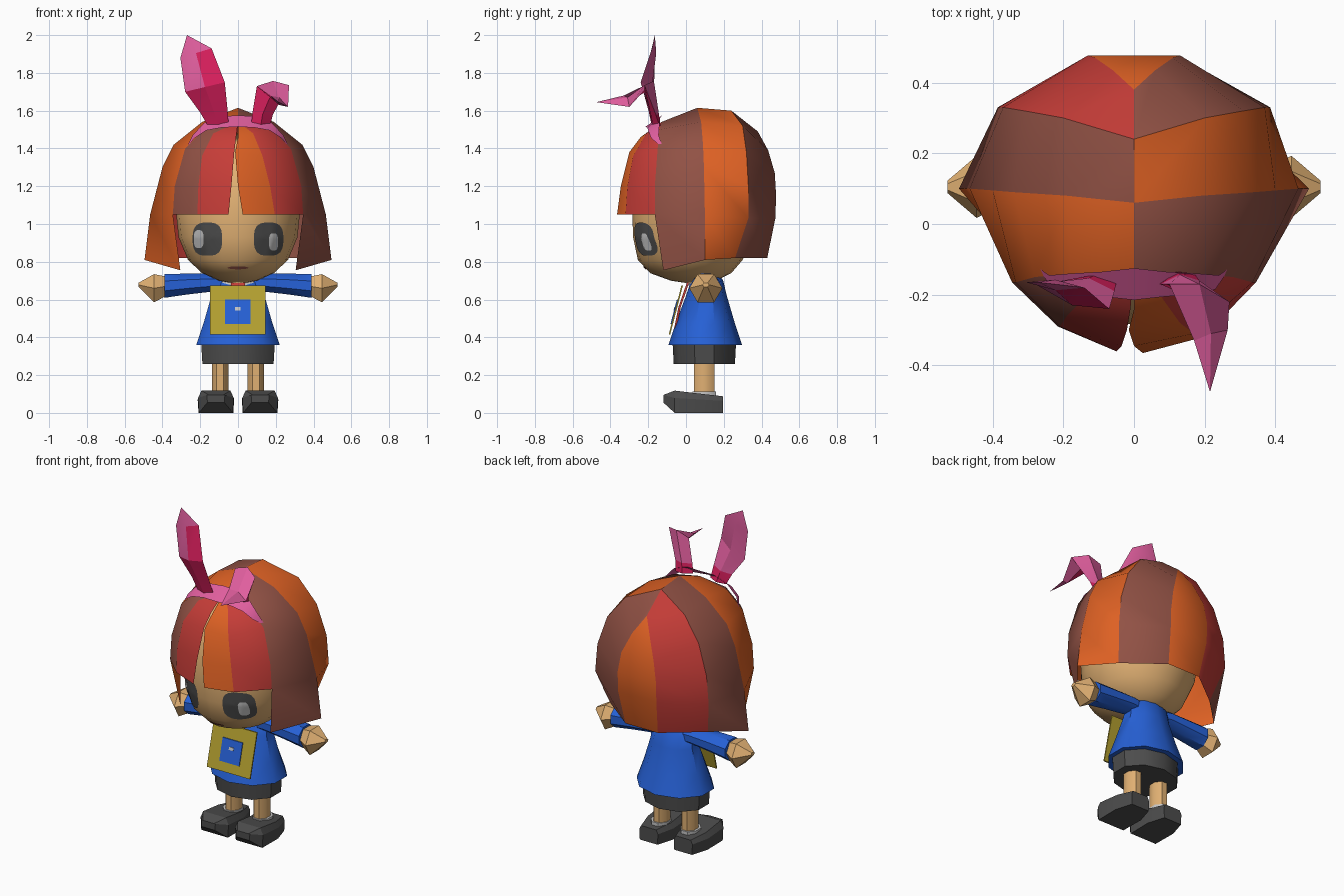
import bpy, bmesh, math
from mathutils import Vector
from mathutils.bvhtree import BVHTree

if "Cube" in bpy.data.objects:
    bpy.data.objects.remove(bpy.data.objects["Cube"])


def lin(c):
    return c / 12.92 if c <= 0.04045 else ((c + 0.055) / 1.055) ** 2.4


COLOURS = {"skin": (.88, .69, .45), "orange": (.87, .38, .14), "brown": (.57, .32, .27),
           "red": (.78, .24, .22), "blue": (.15, .38, .84), "dark_grey": (.30, .30, .30),
           "yellow": (.71, .63, .19), "pink": (.88, .37, .62), "crimson": (.84, .12, .36),
           "light_grey": (.78, .78, .78)}
MATS = {}
for key, rgb in COLOURS.items():
    MATS[key] = bpy.data.materials.new(key)
    MATS[key].diffuse_color = (*[lin(c) for c in rgb], 1)


def finish(name, bm, colours, angle=35, recalc=True):
    bmesh.ops.remove_doubles(bm, verts=bm.verts, dist=0.0005)
    if recalc:
        bmesh.ops.recalc_face_normals(bm, faces=bm.faces)
    me = bpy.data.meshes.new(name)
    bm.to_mesh(me)
    bm.free()
    for c in colours:
        me.materials.append(MATS[c])
    ob = bpy.data.objects.new(name, me)
    bpy.context.collection.objects.link(ob)
    if angle:
        bpy.ops.object.select_all(action='DESELECT')
        ob.select_set(True)
        bpy.context.view_layer.objects.active = ob
        bpy.ops.object.shade_smooth_by_angle(angle=math.radians(angle))
    return ob


def strip(bm, a, b, mat=0):
    """Faces between two point rows of equal length."""
    va, vb = [bm.verts.new(p) for p in a], [bm.verts.new(p) for p in b]
    for i in range(len(a) - 1):
        quad = [va[i], va[i + 1], vb[i + 1], vb[i]]
        pts = []
        for v in quad:
            if all((v.co - q.co).length > 0.0005 for q in pts):
                pts.append(v)
        if len(pts) > 2:
            bm.faces.new(pts).material_index = mat


def loft(name, rings, colours, angle=35, rule=None):
    """Closed tube through rings, capped at both ends."""
    bm = bmesh.new()
    n = len(rings[0])
    for k in range(len(rings) - 1):
        for i in range(n):
            j = (i + 1) % n
            strip(bm, [rings[k][i], rings[k][j]], [rings[k + 1][i], rings[k + 1][j]],
                  rule(k, i) if rule else 0)
    for r in (rings[0], rings[-1]):
        if (Vector(r[0]) - Vector(r[n // 2])).length > 0.002:
            bm.faces.new([bm.verts.new(p) for p in r])
    return finish(name, bm, colours, angle)


def oval(c, ra, rb, n, axis='z', turn=0.0):
    out = []
    for i in range(n):
        t = 2 * math.pi * (i + turn) / n
        u, v = ra * math.cos(t), rb * math.sin(t)
        out.append((c[0] + u, c[1] + v, c[2]) if axis == 'z' else (c[0], c[1] + u, c[2] + v))
    return out


def flip(row):
    return [(-x, y, z) for x, y, z in row]


# Head: rings of height, half width, front and back
HEAD = [(.68, .001, .05, .052), (.70, .10, -.08, .16), (.74, .19, -.19, .24), (.81, .265, -.255, .30),
        (.93, .315, -.28, .35), (1.08, .33, -.285, .37), (1.25, .305, -.255, .34),
        (1.40, .21, -.17, .27), (1.48, .001, .05, .052)]
head = loft("head", [oval((0, (f + b) / 2, z), w, (b - f) / 2, 20) for z, w, f, b in HEAD],
            ["skin"], 60)
tree = BVHTree.FromPolygons([v.co for v in head.data.vertices],
                            [list(p.vertices) for p in head.data.polygons])


def face_patch(name, cx, cz, rx, rz, colour, lift, power=3.0):
    """Rounded patch laid onto the front of the head."""
    bm = bmesh.new()
    rows = []
    for s in (0.001, .35, .7, 1):
        row = []
        for i in range(25):
            t = 2 * math.pi * i / 24
            c, d = math.cos(t), math.sin(t)
            r = s / (abs(c) ** power + abs(d) ** power) ** (1 / power)
            x, z = cx + rx * r * c, cz + rz * r * d
            hit = tree.ray_cast(Vector((x, -1, z)), Vector((0, 1, 0)))[0]
            row.append((x, hit.y - lift, z))
        rows.append(row)
    for a, b in zip(rows, rows[1:]):
        strip(bm, a, b)
    finish(name, bm, [colour], 60)


face_patch("eye_left", -.162, .92, .078, .088, "dark_grey", .005)
face_patch("eye_right", .162, .92, .078, .088, "dark_grey", .005)
face_patch("eye_shine_left", -.208, .92, .026, .048, "light_grey", .009)
face_patch("eye_shine_right", .188, .905, .024, .046, "light_grey", .009)
face_patch("mouth", 0, .768, .055, .008, "brown", .005, 2)

# Hair: locks between strands running from the parting to the hem
M0 = [(0, -.13, 1.54), (.18, -.14, 1.50), (.28, -.15, 1.40), (.335, -.165, 1.2), (.345, -.165, 1.05), (.305, -.12, .755)]
M1 = [(0, .06, 1.615), (.19, .08, 1.54), (.34, .09, 1.42), (.40, .095, 1.3), (.465, .1, 1.05), (.495, .1, .81)]
M2 = [(0, .24, 1.60), (.2, .30, 1.52), (.31, .32, 1.38), (.37, .33, 1.2), (.385, .33, 1.03), (.33, .26, .82)]
M3 = [(0, .38, 1.49), (.06, .435, 1.39), (.11, .47, 1.27), (.13, .477, 1.15), (.13, .473, 1.03), (.11, .43, .82)]
top = M0[0]
BL = [top, (-.13, -.20, 1.48), (-.19, -.26, 1.36), (-.21, -.29, 1.2), (-.215, -.29, 1.05)]
CL = [top, (-.01, -.24, 1.46), (-.02, -.30, 1.38), (-.035, -.345, 1.2), (-.05, -.36, 1.05)]
CR = [top, (0, -.24, 1.46), (-.015, -.30, 1.38), (.0, -.345, 1.2), (.025, -.365, 1.05)]
BR = [top, (.08, -.21, 1.48), (.13, -.28, 1.36), (.17, -.31, 1.2), (.195, -.32, 1.05)]
OR, BN, RD = 0, 1, 2
bm = bmesh.new()
for a, b, m in [(M0, M1, BN), (M1, M2, OR), (M2, M3, BN), (M3, flip(M3), OR),
                (flip(M3), flip(M2), RD), (flip(M2), flip(M1), BN), (flip(M1), flip(M0), OR),
                (flip(M0)[:5], BL, BN), (BL, CL, RD), (CR, BR, OR), (BR, M0[:5], RD)]:
    strip(bm, a, b, m)
finish("hair", bm, ["orange", "brown", "red"], 40)

# Ribbon band: crescent across the front of the crown
UP = [(0, -.125, 1.575), (.09, -.135, 1.57), (.18, -.14, 1.535), (.24, -.145, 1.47), (.275, -.12, 1.40)]
LOW = [(0, -.215, 1.515), (.09, -.205, 1.51), (.17, -.20, 1.495), (.23, -.185, 1.455), (.275, -.12, 1.40)]
bm = bmesh.new()
for f in (lambda r: r, flip):
    strip(bm, f(UP), f(LOW))
finish("ribbon_band", bm, ["pink"], 30)


def ribbon_ear(name, left, right, fronts, rule):
    """Flat folded ear: sections of left edge, front ridge, right edge, back ridge."""
    rings = []
    for l, r, f in zip(left, right, fronts):
        mid = (Vector(l) + Vector(r)) / 2
        rings.append([l, tuple(mid + Vector(f)), r, tuple(mid - Vector(f))])
    loft(name, rings, ["pink", "crimson"], 20, rule)


ribbon_ear("ear_upright",
           [(-.16, -.16, 1.52), (-.20, -.16, 1.59), (-.28, -.17, 1.70), (-.305, -.165, 1.88), (-.27, -.165, 2.0)],
           [(-.05, -.165, 1.53), (-.055, -.19, 1.60), (-.07, -.24, 1.75), (-.14, -.18, 1.93), (-.27, -.165, 2.0)],
           [(0, -.02, 0), (0, -.022, 0), (0, -.025, 0), (0, -.015, 0), (0, 0, 0)],
           lambda k, i: int(k == 0 or (k == 1 and i < 2) or (k == 2 and i == 1)))
ribbon_ear("ear_folded",
           [(.07, -.17, 1.52), (.075, -.17, 1.58), (.10, -.17, 1.73), (.17, -.33, 1.68), (.215, -.475, 1.645)],
           [(.17, -.14, 1.52), (.185, -.16, 1.58), (.27, -.22, 1.735), (.265, -.30, 1.62), (.215, -.475, 1.645)],
           [(0, -.02, 0), (0, -.022, 0), (0, -.025, -.025), (0, -.005, -.02), (0, 0, 0)],
           lambda k, i: int(k == 0 or (k == 1 and i < 2) or (k == 2 and i == 0)))

# Clothes
loft("tunic", [oval((0, y, z), a, b, 10, 'z', .5) for z, y, a, b in
               [(.36, .102, .232, .195), (.48, .102, .19, .155), (.62, .108, .148, .108),
                (.70, .112, .138, .085), (.745, .112, .07, .055)]], ["blue"], 40)
loft("skirt", [oval((0, .097, z), a, b, 10, 'z', .5) for z, a, b in
               [(.26, .198, .162), (.37, .205, .168)]], ["dark_grey"], 40)
loft("neck", [oval((0, .09, z), .055, .055, 8) for z in (.68, .78)], ["skin"], 50)

# Collar and tie
for side in (-1, 1):
    bm = bmesh.new()
    bm.faces.new([bm.verts.new(p) for p in [(side * .02, .012, .67), (side * .085, .035, .69),
                                            (side * .075, .05, .745), (side * .03, .03, .745)]])
    finish("collar", bm, ["light_grey"], 0)
loft("tie", [[(-w, y, z), (w, y, z), (w, y + .012, z), (-w, y + .012, z)] for z, y, w in
             [(.70, .008, .035), (.56, -.04, .045), (.45, -.062, .02)]], ["red"], 20)


# Front pouch: tilted plates
def plate(name, x0, x1, z0, z1, out, colour, t=.008):
    def py(z):
        return -.02 - (.675 - z) * .26 - out
    rings = [[(x0, py(z), z), (x1, py(z), z), (x1, py(z) + t, z), (x0, py(z) + t, z)] for z in (z0, z1)]
    loft(name, rings, [colour], 0)


plate("pouch", -.148, .145, .415, .675, .004, "yellow")
plate("pouch_panel", -.07, .065, .47, .60, .009, "blue")
plate("pouch_mark", -.017, .013, .543, .56, .012, "light_grey", .004)

# Arms, hands, legs and shoes on both sides
for side, tag in ((-1, "left"), (1, "right")):
    def put(name, rings, colour, angle=40):
        loft(name + "_" + tag, [[(side * x, y, z) for x, y, z in r] for r in rings], [colour], angle)
    put("sleeve", [oval((x, .105, z), a, b, 8, 'x', .5) for x, z, a, b in
                   [(.06, .685, .06, .05), (.14, .69, .068, .052), (.27, .682, .072, .06),
                    (.39, .672, .078, .068)]], "blue")
    put("hand", [oval((x, .105, z), a, b, 6, 'x') for x, z, a, b in
                 [(.37, .672, .05, .055), (.445, .66, .088, .086), (.527, .678, .018, .012)]], "skin", 25)
    put("leg", [oval((.095, .097, z), .047, .058, 8, 'z', .5) for z in (.07, .30)], "skin")
    put("sock", [oval((.1, .097, z), .056, .068, 8, 'z', .5) for z in (.07, .112)], "light_grey")
    put("shoe", [[(.117 - w, y, lo), (.117 + w, y, lo), (.117 + w * 1.05, y, (lo + hi) / 2 + .02),
                  (.117 + w * .85, y, hi), (.117 - w * .85, y, hi), (.117 - w * 1.05, y, (lo + hi) / 2 + .02)]
                 for y, w, lo, hi in [(-.12, .045, .055, .095), (-.06, .09, 0, .118),
                                      (.09, .092, 0, .10), (.195, .06, 0, .088)]], "dark_grey", 25)

for m in bpy.data.materials:
    if m.users and not m.is_grease_pencil:
        m.use_nodes = True
        m.node_tree.nodes["Principled BSDF"].inputs["Base Color"].default_value = m.diffuse_color
